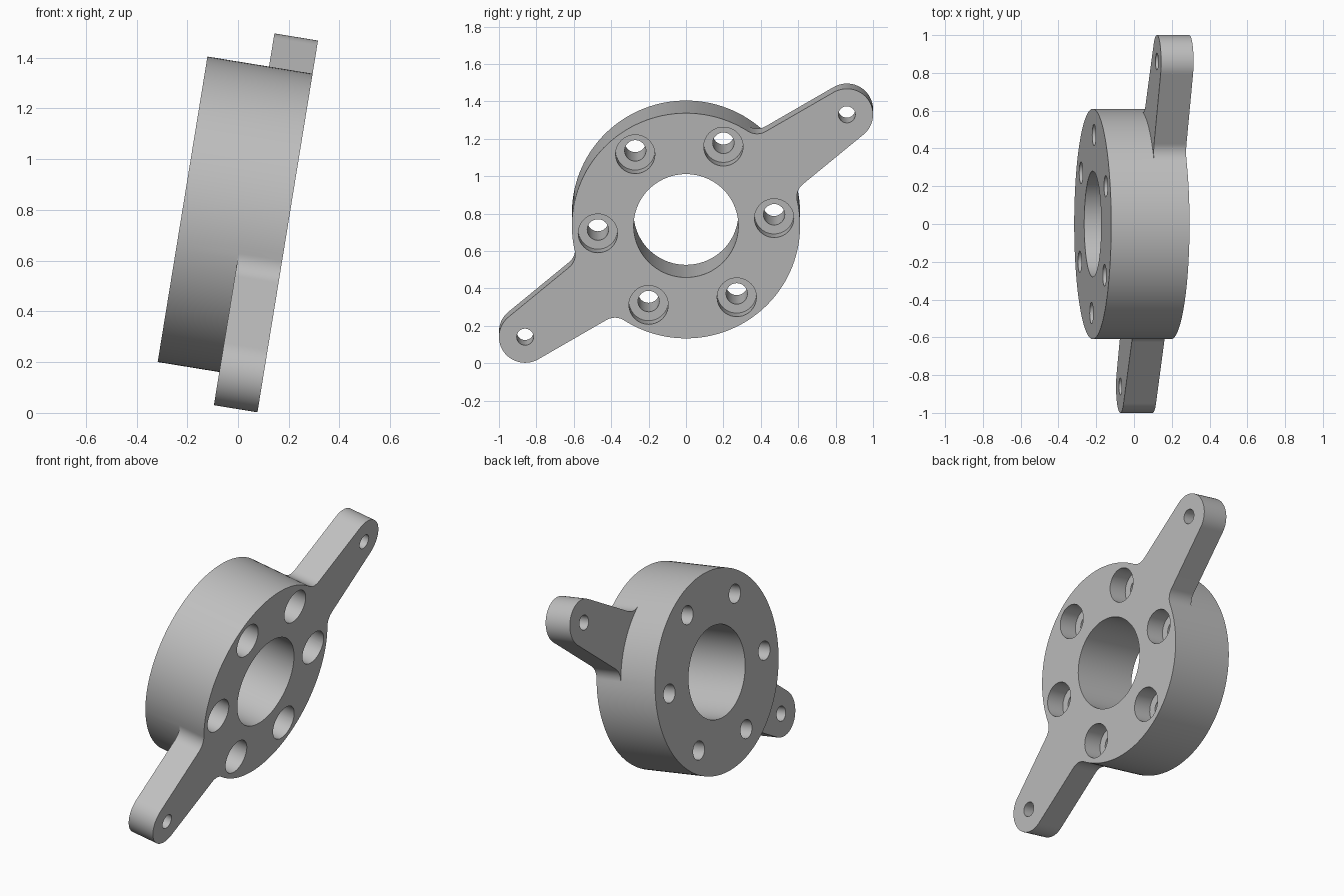
import bpy, bmesh
from math import radians, sin, cos, acos, pi
from mathutils import Matrix, Vector

if "Cube" in bpy.data.objects:
    bpy.data.objects.remove(bpy.data.objects["Cube"])

# Main dimensions
HUB_R, HUB_DEPTH, FLANGE_DEPTH = 0.61, 0.42, 0.174
EAR_DIST, EAR_R, EAR_ANGLE = 1.05, 0.14, radians(35)
TAPER, FILLET = radians(4.7), 0.09
BOLT_DIST, BOLT_START = 0.473, radians(5)
PLACE = Matrix.Translation((0.196, 0, 0.735)) @ Matrix.Rotation(radians(9.25), 4, 'Y')

metal = bpy.data.materials.new("grey_metal")
metal.use_nodes = True
grey = (0.52, 0.52, 0.52, 1)
metal.diffuse_color = grey
metal.node_tree.nodes["Principled BSDF"].inputs["Base Color"].default_value = grey


def arc(centre, radius, start, end, steps):
    """Points along an arc in the plane of the flange."""
    angles = [start + (end - start) * i / steps for i in range(steps + 1)]
    return [centre + radius * Vector((cos(t), sin(t))) for t in angles]


def finish(bm, name):
    bmesh.ops.recalc_face_normals(bm, faces=bm.faces)
    bm.transform(PLACE)
    mesh = bpy.data.meshes.new(name)
    bm.to_mesh(mesh)
    bm.free()
    mesh.materials.append(metal)
    obj = bpy.data.objects.new(name, mesh)
    bpy.context.collection.objects.link(obj)
    return obj


# Ear outline: tip arc, tapered side and fillet, mirrored about the ear axis
normal = pi / 2 - TAPER
side = EAR_DIST * sin(TAPER) + EAR_R
phi = normal - acos((side + FILLET) / (HUB_R + FILLET))
fillet_centre = (HUB_R + FILLET) * Vector((cos(phi), sin(phi)))
half = arc(Vector((EAR_DIST, 0)), EAR_R, 0, normal, 14)
half += arc(fillet_centre, FILLET, normal + pi, phi + pi, 10)
ear = [Vector((p.x, -p.y)) for p in reversed(half[1:])] + half

# Body: flange outline with two ears, stepping back to a round hub
bm = bmesh.new()
outline, circle, ear_backs = [], [], []


def vert(p, depth):
    return bm.verts.new((-depth, p.x, p.y))


for turn in (EAR_ANGLE, EAR_ANGLE + pi):
    rot = Matrix.Rotation(turn, 2)
    edge = [rot @ p for p in ear]
    rim = arc(Vector((0, 0)), HUB_R, turn + phi, turn + pi - phi, 48)[1:-1]
    under = arc(Vector((0, 0)), HUB_R, turn - phi, turn + phi, 18)[1:-1]
    step = [vert(p, FLANGE_DEPTH) for p in edge]
    hidden = [vert(p, FLANGE_DEPTH) for p in under]
    shared = [vert(p, FLANGE_DEPTH) for p in rim]
    outline += list(zip([vert(p, 0) for p in edge + rim], step + shared))
    circle += [step[0]] + hidden + [step[-1]] + shared
    ear_backs.append(step + hidden[::-1])

rear = [bm.verts.new((-HUB_DEPTH, v.co.y, v.co.z)) for v in circle]
bm.faces.new([front for front, back in outline])
bm.faces.new(rear)
for loop in ear_backs:
    bm.faces.new(loop)
for pairs in (outline, list(zip(circle, rear))):
    for (a, b), (c, d) in zip(pairs, pairs[1:] + pairs[:1]):
        bm.faces.new((a, b, d, c))
body = finish(bm, "flanged_hub")


# Cutters for the bore, the bolt and ear holes, and the counterbores
def cutter(name, holes, back):
    cut = bmesh.new()
    for dist, angle, radius, segments in holes:
        length = back + 0.1
        place = Matrix.Translation((0.1 - length / 2, dist * cos(angle), dist * sin(angle)))
        bmesh.ops.create_cone(cut, cap_ends=True, segments=segments, radius1=radius,
                              radius2=radius, depth=length,
                              matrix=place @ Matrix.Rotation(pi / 2, 4, 'Y'))
    obj = finish(cut, name)
    obj.hide_render = True
    return obj


bolts = [BOLT_START + i * pi / 3 for i in range(6)]
through = [(0, 0, 0.28, 72)]
through += [(BOLT_DIST, t, 0.057, 32) for t in bolts]
through += [(EAR_DIST, t, 0.045, 32) for t in (EAR_ANGLE, EAR_ANGLE + pi)]
counterbores = [(BOLT_DIST, t, 0.105, 40) for t in bolts]

bpy.context.view_layer.objects.active = body
body.select_set(True)
for tool in (cutter("through_holes", through, HUB_DEPTH + 0.1),
             cutter("counterbores", counterbores, 0.12)):
    mod = body.modifiers.new(tool.name, 'BOOLEAN')
    mod.operation = 'DIFFERENCE'
    mod.solver = 'EXACT'
    mod.object = tool
    bpy.ops.object.modifier_apply(modifier=mod.name)
    bpy.data.objects.remove(tool)

bpy.ops.object.shade_smooth_by_angle(angle=radians(30))
